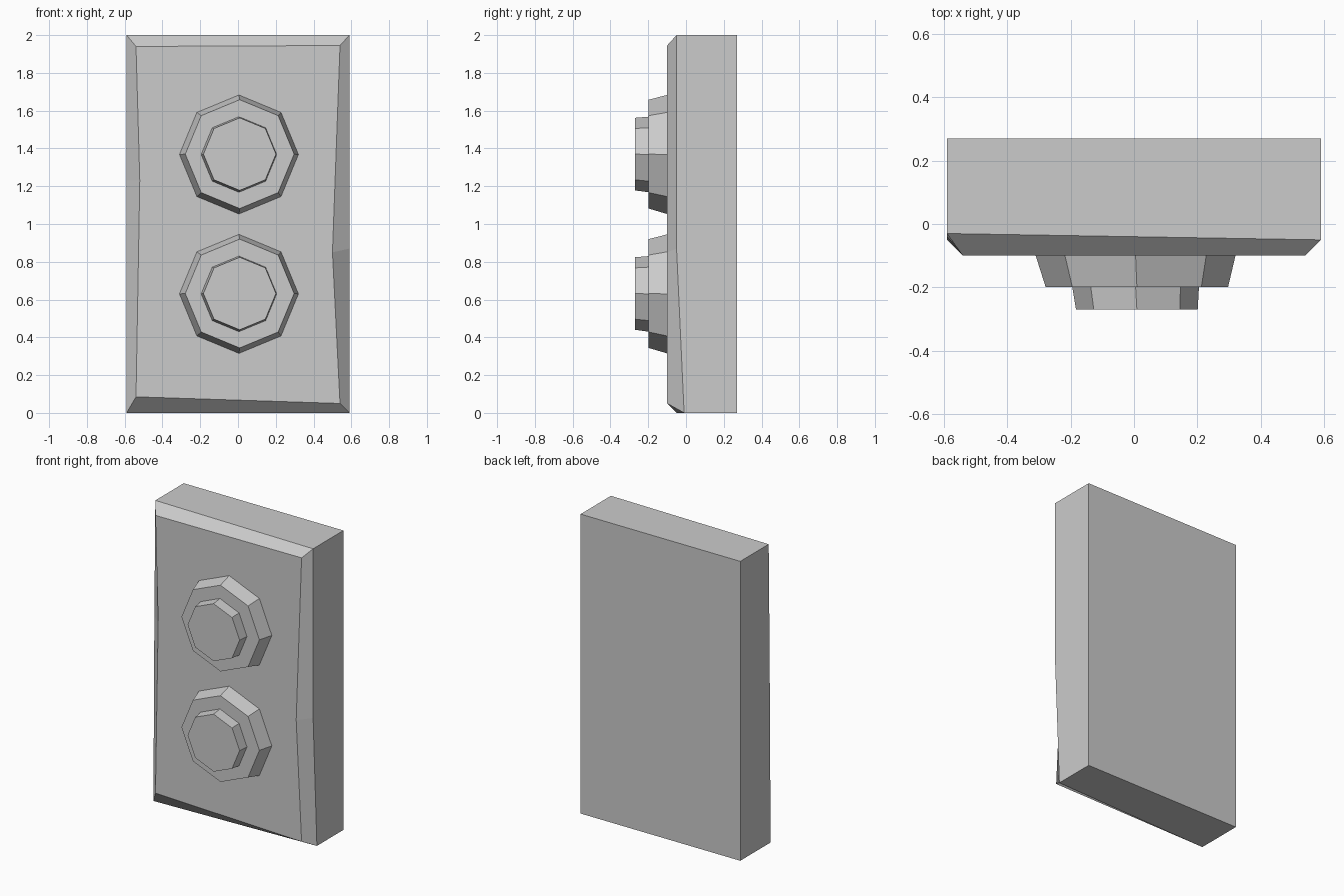
import bpy
import bmesh
from math import sin, cos, pi
from mathutils import Vector

cube = bpy.data.objects.get("Cube")
if cube:
    bpy.data.objects.remove(cube, do_unlink=True)

# One plain grey for the whole model
grey = bpy.data.materials.new("plain grey")
grey.use_nodes = True
colour = (0.6, 0.6, 0.6, 1)
grey.diffuse_color = colour
grey.node_tree.nodes["Principled BSDF"].inputs["Base Color"].default_value = colour


def finish(bm, name):
    bmesh.ops.recalc_face_normals(bm, faces=bm.faces)
    mesh = bpy.data.meshes.new(name)
    bm.to_mesh(mesh)
    bm.free()
    mesh.materials.append(grey)
    obj = bpy.data.objects.new(name, mesh)
    bpy.context.collection.objects.link(obj)
    return obj


def loft(name, loops):
    """Skin matching rings of points and cap both ends."""
    bm = bmesh.new()
    rings = [[bm.verts.new(p) for p in loop] for loop in loops]
    for a, b in zip(rings, rings[1:]):
        for i in range(len(a)):
            j = (i + 1) % len(a)
            bm.faces.new((a[i], a[j], b[j], b[i]))
    bm.faces.new(rings[0])
    bm.faces.new(rings[-1])
    return finish(bm, name)


# Back plate: a slab with an unevenly chipped bevel around its front
BACK, FRONT, HALF = 0.27, -0.1, 0.59
inner = [(-0.54, 0.085), (0.54, 0.05), (0.50, 0.85),
         (0.54, 1.945), (-0.54, 1.94), (-0.52, 1.23)]
outer = [(-HALF, 0), (HALF, 0), (HALF, 0.87),
         (HALF, 2), (-HALF, 2), (-HALF, 1.23)]
rim_depth = [-0.05, -0.01, -0.05, -0.05, -0.03, -0.04]
loft("back_plate", [
    [(x, BACK, z) for x, z in outer],
    [(x, y, z) for (x, z), y in zip(outer, rim_depth)],
    [(x, FRONT, z) for x, z in inner],
])


# Two stepped octagonal dials
def octagon(centre, radius):
    return [centre + radius * Vector((sin(k * pi / 4), 0, cos(k * pi / 4)))
            for k in range(8)]


def tapered_disc(name, z, y_back, y_front, r_back, r_front):
    loft(name, [octagon(Vector((0.005, y_back, z)), r_back),
                octagon(Vector((0.009, y_front, z + 0.002)), r_front)])


for side, z in (("upper", 1.368), ("lower", 0.63)):
    tapered_disc(side + "_dial_base", z, FRONT, -0.198, 0.315, 0.288)
    tapered_disc(side + "_dial_knob", z, -0.198, -0.27, 0.2, 0.192)
